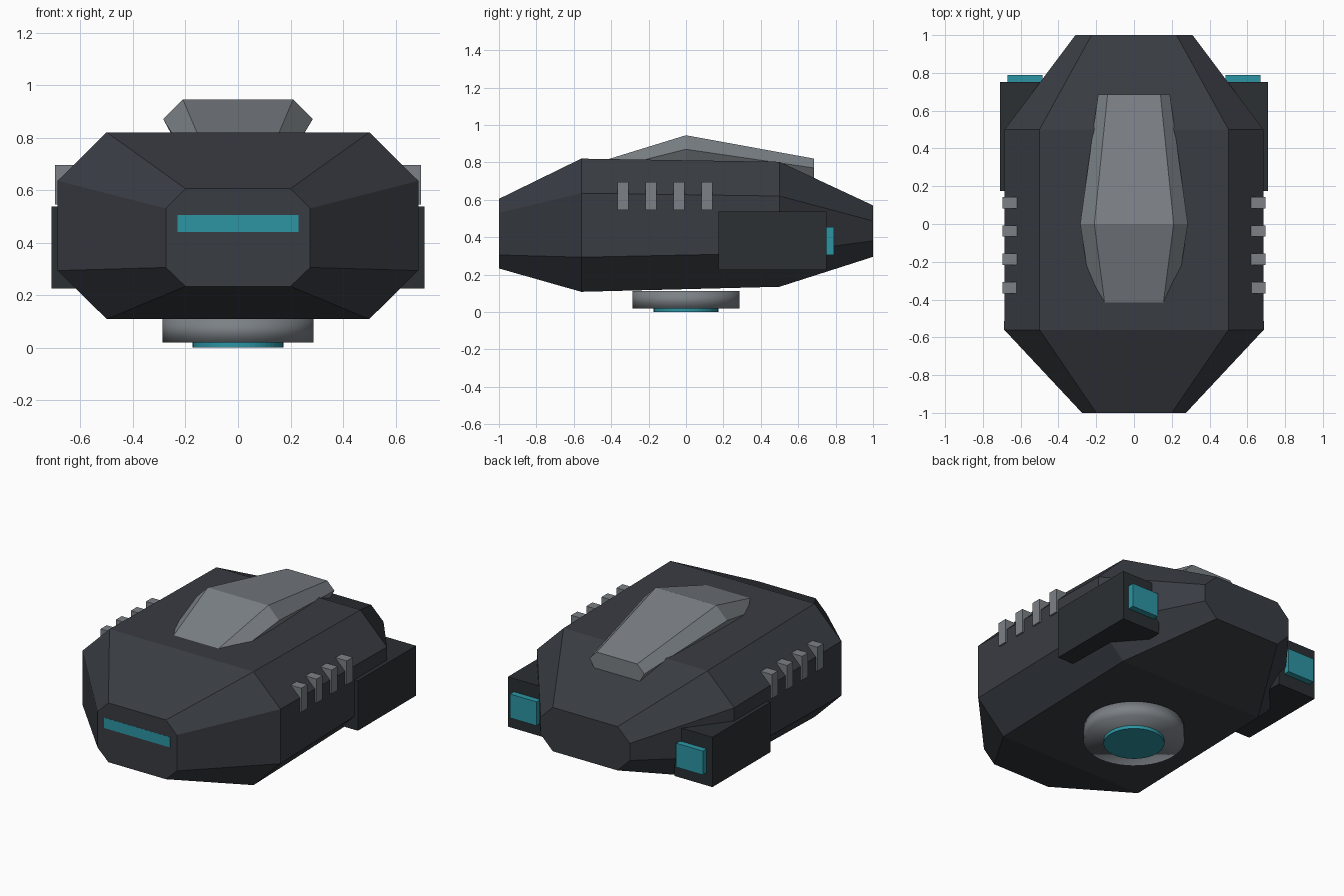
import bpy, bmesh

if "Cube" in bpy.data.objects:
    bpy.data.objects.remove(bpy.data.objects["Cube"])


def material(name, rgb):
    m = bpy.data.materials.new(name)
    m.diffuse_color = (*rgb, 1)
    m.use_nodes = True
    m.node_tree.nodes["Principled BSDF"].inputs["Base Color"].default_value = m.diffuse_color
    return m


HULL = material("dark_hull", (0.04, 0.045, 0.055))
POD = material("dark_pod", (0.024, 0.029, 0.032))
METAL = material("grey_metal", (0.2, 0.22, 0.24))
GLOW = material("cyan_glow", (0.025, 0.3, 0.37))


def finish(name, bm, mat):
    bmesh.ops.recalc_face_normals(bm, faces=bm.faces)
    me = bpy.data.meshes.new(name)
    bm.to_mesh(me)
    bm.free()
    me.materials.append(mat)
    ob = bpy.data.objects.new(name, me)
    bpy.context.collection.objects.link(ob)
    return ob


def loft(name, sections, mat):
    """Section: y plus the right half outline (x, z) top to bottom, mirrored in x."""
    bm = bmesh.new()
    rings = []
    for y, half in sections:
        outline = half + [(-x, z) for x, z in reversed(half)]
        rings.append([bm.verts.new((x, y, z)) for x, z in outline])
    n = len(rings[0])
    for a, b in zip(rings, rings[1:]):
        for i in range(n):
            j = (i + 1) % n
            bm.faces.new((a[i], a[j], b[j], b[i]))
    bm.faces.new(rings[0])
    bm.faces.new(rings[-1])
    return finish(name, bm, mat)


def box(name, x, y, z, mat):
    bm = bmesh.new()
    bmesh.ops.create_cube(bm, size=1)
    for v in bm.verts:
        v.co = [r[0] if c < 0 else r[1] for c, r in zip(v.co, (x, y, z))]
    return finish(name, bm, mat)


def disc(name, radius, z0, z1, mat):
    bpy.ops.mesh.primitive_cylinder_add(vertices=48, radius=radius, depth=z1 - z0,
                                        location=(0, 0, (z0 + z1) / 2))
    ob = bpy.context.object
    ob.name = name
    ob.data.materials.append(mat)
    return ob


# Faceted hull: octagonal sections from nose to tail
loft("hull", [
    (-1.0, [(0.20, 0.605), (0.275, 0.53), (0.275, 0.305), (0.20, 0.233)]),
    (-0.56, [(0.50, 0.82), (0.687, 0.635), (0.687, 0.293), (0.50, 0.108)]),
    (0.50, [(0.50, 0.803), (0.685, 0.62), (0.685, 0.315), (0.50, 0.135)]),
    (1.0, [(0.225, 0.57), (0.31, 0.487), (0.31, 0.38), (0.225, 0.295)]),
], HULL)

# Raised canopy, front end sunk into the hull
loft("canopy", [
    (-0.55, [(0.138, 0.776), (0.20, 0.732), (0.17, 0.66)]),
    (0.0, [(0.21, 0.945), (0.285, 0.87), (0.21, 0.745)]),
    (0.685, [(0.14, 0.82), (0.19, 0.77), (0.15, 0.70)]),
], METAL)

# Side engine pods with exhausts, and side fins
for side, s in (("right", 1), ("left", -1)):
    def span(a, b):
        return sorted((a * s, b * s))
    box(f"pod_{side}", span(0.445, 0.71), (0.175, 0.752), (0.225, 0.538), POD)
    box(f"exhaust_{side}", span(0.485, 0.67), (0.74, 0.79), (0.305, 0.455), GLOW)
    for i in range(4):
        y = -0.337 + i * 0.15
        box(f"fin_{side}_{i + 1}", span(0.62, 0.697), (y - 0.03, y + 0.03),
            (0.545, 0.695), METAL)

# Nose light strip
box("nose_light", (-0.23, 0.23), (-1.001, -0.95), (0.44, 0.505), GLOW)

# Belly lifter ring and its glowing lens
ring = disc("belly_ring", 0.287, 0.02, 0.112, METAL)
ring.data.shade_smooth()
disc("belly_lens", 0.173, 0.0, 0.06, GLOW)
